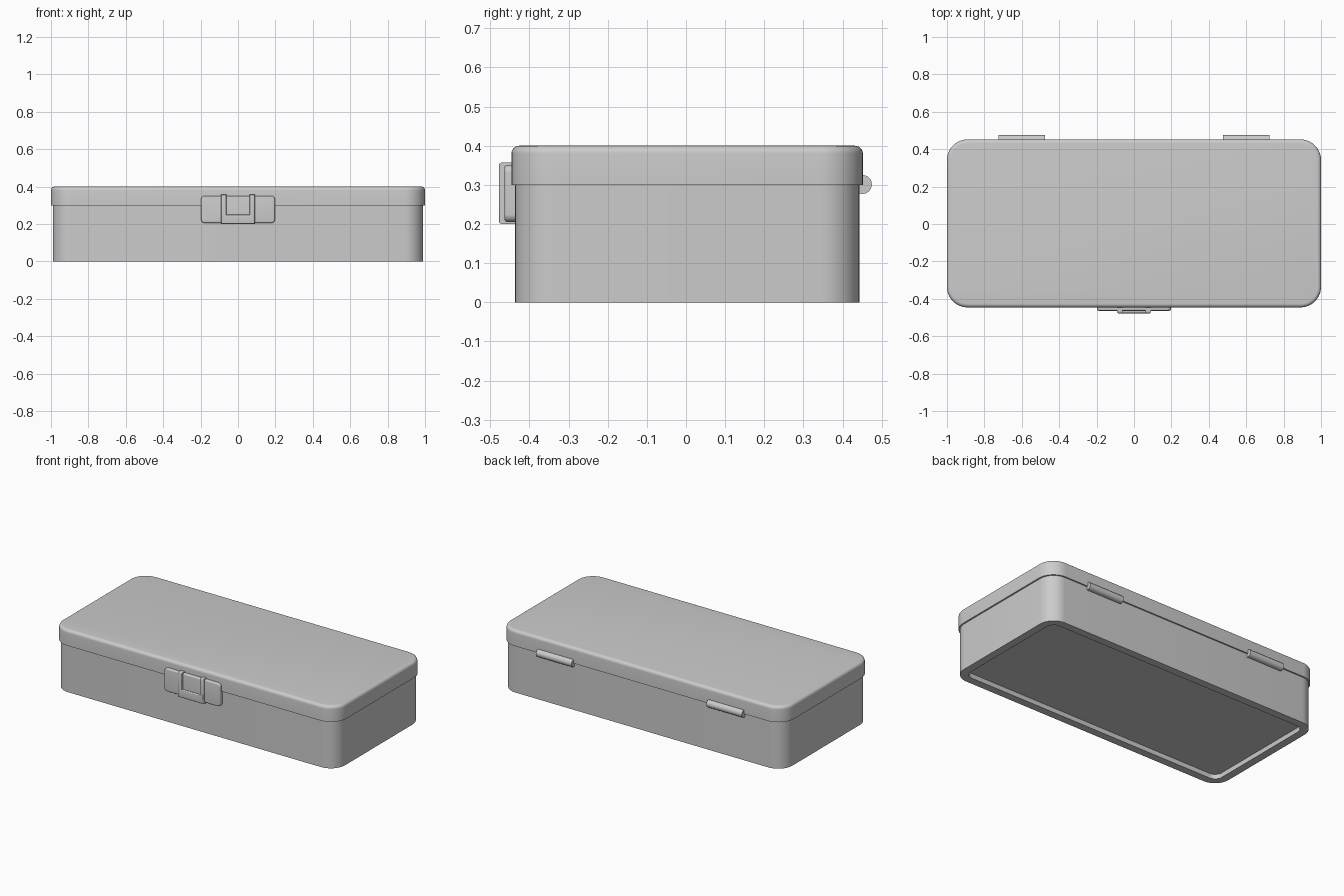
import bpy
import bmesh
import math
from mathutils import Matrix

cube = bpy.data.objects.get("Cube")
if cube:
    bpy.data.objects.remove(cube, do_unlink=True)

GREY = (0.6, 0.6, 0.6, 1.0)
grey = bpy.data.materials.new("light_grey")
grey.use_nodes = True
grey.diffuse_color = GREY
grey.node_tree.nodes["Principled BSDF"].inputs["Base Color"].default_value = GREY

CENTRE_Y = 0.003


def finish(name, bm, matrix=Matrix()):
    """Turn a bmesh into a smooth-shaded grey object."""
    bm.transform(matrix)
    bmesh.ops.recalc_face_normals(bm, faces=bm.faces[:])
    mesh = bpy.data.meshes.new(name)
    bm.to_mesh(mesh)
    bm.free()
    mesh.materials.append(grey)
    obj = bpy.data.objects.new(name, mesh)
    bpy.context.collection.objects.link(obj)
    bpy.ops.object.select_all(action="DESELECT")
    obj.select_set(True)
    bpy.context.view_layer.objects.active = obj
    bpy.ops.object.shade_smooth_by_angle(angle=math.radians(35))
    return obj


def rounded_ring(bm, half_x, half_y, radius, z, steps=10):
    """Rounded rectangle of vertices at height z."""
    ring = []
    for corner, (sx, sy) in enumerate([(1, 1), (-1, 1), (-1, -1), (1, -1)]):
        for i in range(steps + 1):
            a = math.pi / 2 * (corner + i / steps)
            ring.append(bm.verts.new((sx * (half_x - radius) + radius * math.cos(a),
                                      sy * (half_y - radius) + radius * math.sin(a), z)))
    return ring


def rounded_solid(name, half_x, half_y, radius, profile, matrix):
    """Stack rounded rectangles along a profile of (inset, z) and cap both ends."""
    bm = bmesh.new()
    rings = [rounded_ring(bm, half_x - d, half_y - d, radius - d, z) for d, z in profile]
    for low, high in zip(rings, rings[1:]):
        for i in range(len(low)):
            j = (i + 1) % len(low)
            bm.faces.new((low[i], low[j], high[j], high[i]))
    bm.faces.new(rings[0])
    bm.faces.new(rings[-1])
    return finish(name, bm, matrix)


def rounded_edge(r, top, steps=6):
    """Profile points of a quarter round that ends at the top."""
    return [(r * (1 - math.cos(a)), top - r + r * math.sin(a))
            for a in (math.pi / 2 * i / steps for i in range(steps + 1))]


# Box with a recessed underside
box_place = Matrix.Translation((0, CENTRE_Y, 0))
rounded_solid("box_body", 0.99, 0.44, 0.10,
              [(0.05, 0.03), (0.05, 0), (0, 0), (0, 0.31)], box_place)

# Lid overhanging the box, with a soft top edge
rounded_solid("lid", 1.0, 0.449, 0.11,
              [(0, 0.3)] + rounded_edge(0.02, 0.4), box_place)

# Latch plate, turned to face the front
latch_place = Matrix.Translation((0, -0.43, 0.278)) @ Matrix.Rotation(math.pi / 2, 4, "X")
rounded_solid("latch_plate", 0.197, 0.073, 0.02,
              [(0, 0)] + rounded_edge(0.008, 0.034, 4), latch_place)

# Raised U-shaped latch clasp around an open window
half = [(0.09, 0.2), (0.09, 0.357), (0.062, 0.357), (0.062, 0.25)]
outline = half + [(-x, z) for x, z in reversed(half)]
bm = bmesh.new()
front = bm.faces.new([bm.verts.new((x, -0.478, z)) for x, z in outline])
extruded = bmesh.ops.extrude_face_region(bm, geom=[front])
back = [v for v in extruded["geom"] if isinstance(v, bmesh.types.BMVert)]
bmesh.ops.translate(bm, verts=back, vec=(0, 0.045, 0))
bmesh.ops.recalc_face_normals(bm, faces=bm.faces[:])
front_edges = [e for e in bm.edges if all(v.co.y < -0.47 for v in e.verts)]
bmesh.ops.bevel(bm, geom=front_edges, offset=0.007, segments=3, profile=0.5,
                affect="EDGES")
finish("latch_clasp", bm)

# Hinge barrels along the back seam
for side, x in (("left", 0.6), ("right", -0.6)):
    bm = bmesh.new()
    bmesh.ops.create_cone(bm, cap_ends=True, segments=32, radius1=0.024,
                          radius2=0.024, depth=0.25)
    finish("hinge_" + side, bm, Matrix.Translation((x, 0.451, 0.301))
           @ Matrix.Rotation(math.pi / 2, 4, "Y"))
